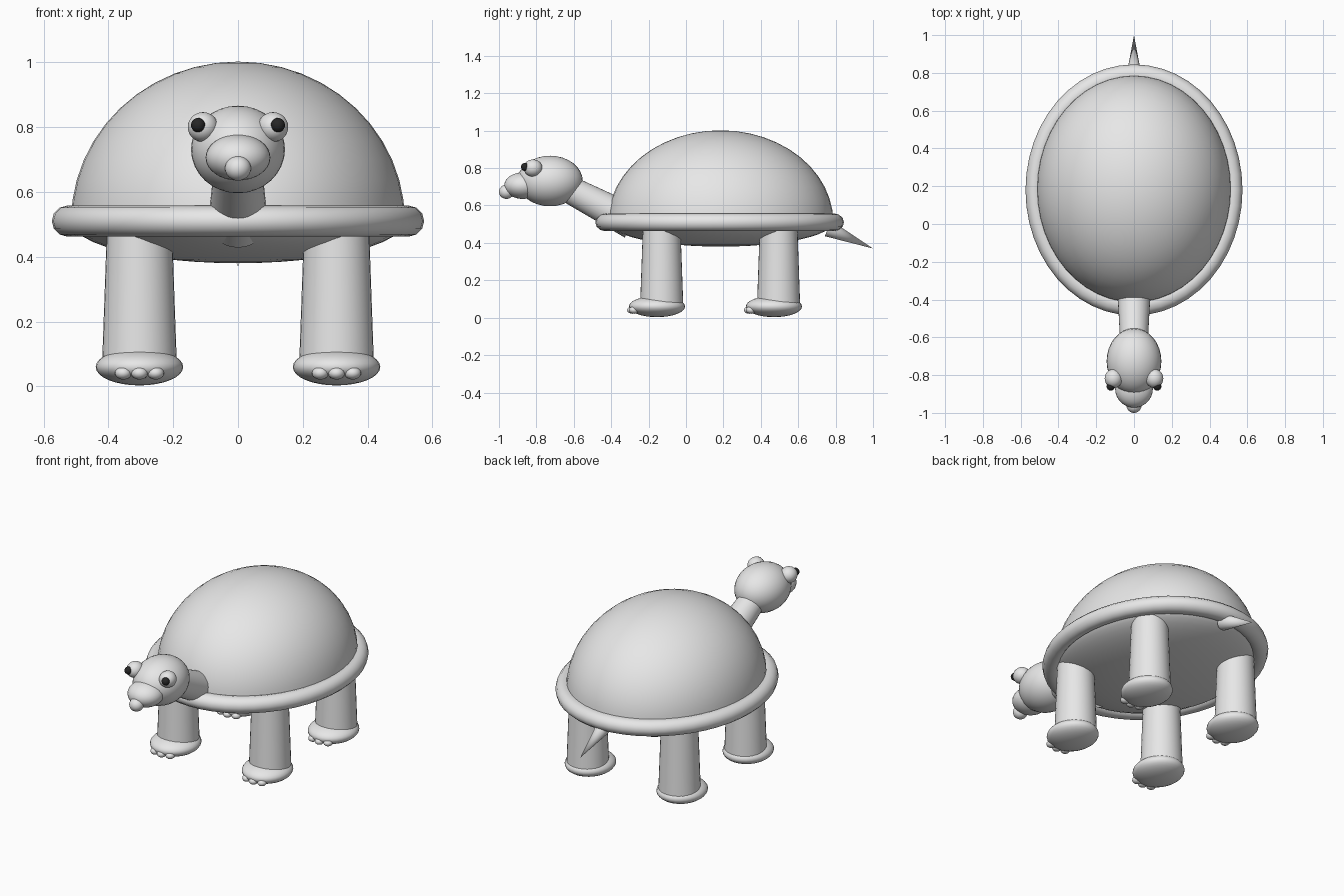
import bpy
import bmesh
import math
from mathutils import Vector

if "Cube" in bpy.data.objects:
    bpy.data.objects.remove(bpy.data.objects["Cube"])


def material(name, value):
    m = bpy.data.materials.new(name)
    m.diffuse_color = (value, value, value, 1)
    m.use_nodes = True
    m.node_tree.nodes["Principled BSDF"].inputs["Base Color"].default_value = m.diffuse_color
    return m


GREY = material("light_grey", 0.8)
BLACK = material("pupil_black", 0.02)


def finish(name, mat=GREY):
    ob = bpy.context.object
    ob.name = name
    ob.data.materials.append(mat)
    bpy.ops.object.shade_smooth_by_angle(angle=math.radians(40))
    return ob


def ellipsoid(name, loc, radii, mat=GREY, seg=32, rings=16):
    bpy.ops.mesh.primitive_uv_sphere_add(segments=seg, ring_count=rings, location=loc)
    bpy.context.object.scale = radii
    bpy.ops.object.transform_apply(location=False, rotation=False, scale=True)
    return finish(name, mat)


def half(ob, keep):
    # keep only the upper (+1) or lower (-1) half of an ellipsoid
    bm = bmesh.new()
    bm.from_mesh(ob.data)
    drop = [v for v in bm.verts if v.co.z * keep < -1e-4]
    bmesh.ops.delete(bm, geom=drop, context='VERTS')
    bm.to_mesh(ob.data)
    bm.free()


def cone(name, start, end, r1, r2):
    a, b = Vector(start), Vector(end)
    bpy.ops.mesh.primitive_cone_add(vertices=32, radius1=r1, radius2=r2,
                                    depth=(b - a).length, location=(a + b) / 2)
    bpy.context.object.rotation_euler = (b - a).to_track_quat('Z', 'Y').to_euler()
    return finish(name)


# Shell: dome, belly and rim
half(ellipsoid("shell_dome", (0, 0.185, 0.51), (0.515, 0.603, 0.492), seg=48, rings=24), 1)
half(ellipsoid("belly", (0, 0.185, 0.51), (0.515, 0.6, 0.13), seg=48, rings=24), -1)
bpy.ops.mesh.primitive_torus_add(location=(0, 0.18, 0.51), major_radius=1, minor_radius=0.09,
                                 major_segments=48, minor_segments=12)
bpy.context.object.scale = (0.527, 0.61, 0.053 / 0.1)
bpy.ops.object.transform_apply(location=False, rotation=False, scale=True)
finish("shell_rim")

# Legs, feet and toes
for side, sx in (("left", 1), ("right", -1)):
    for end, y in (("front", -0.13), ("back", 0.495)):
        tag = f"{end}_{side}"
        x = 0.304 * sx
        cone(f"leg_{tag}", (x, y, 0.05), (x, y, 0.5), 0.116, 0.1)
        ellipsoid(f"foot_{tag}", (x, y - 0.025, 0.06), (0.135, 0.15, 0.057))
        for i in (-1, 0, 1):
            ellipsoid(f"toe_{tag}_{i + 2}", (x + 0.05 * i, y - 0.157 + 0.01 * abs(i), 0.041),
                      (0.026, 0.028, 0.02), seg=16, rings=8)

# Neck and tail
cone("neck", (0, -0.285, 0.51), (0, -0.68, 0.715), 0.092, 0.07)
cone("tail", (0, 0.76, 0.477), (0, 1.0, 0.37), 0.045, 0)

# Head
ellipsoid("head", (0, -0.727, 0.731), (0.145, 0.175, 0.135))
ellipsoid("snout", (0, -0.872, 0.706), (0.1, 0.1, 0.071))
ellipsoid("nose", (0, -0.96, 0.673), (0.04, 0.04, 0.038))
for side, sx in (("left", 1), ("right", -1)):
    ellipsoid(f"eye_{side}", (0.108 * sx, -0.818, 0.8), (0.047, 0.05, 0.046))
    ellipsoid(f"pupil_{side}", (0.123 * sx, -0.86, 0.806), (0.022, 0.022, 0.022), BLACK, 24, 12)
